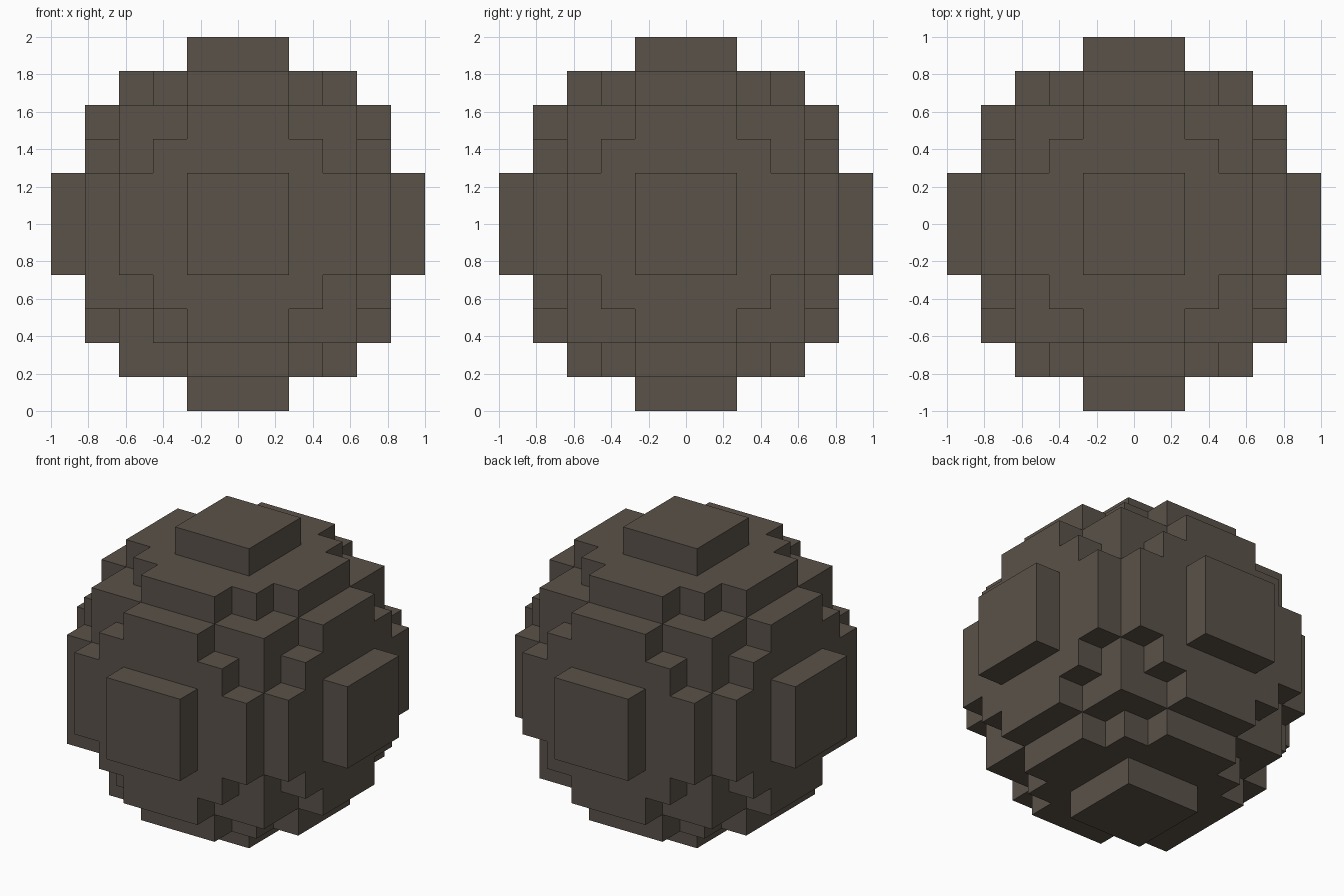
import bpy, bmesh, math
from itertools import product
from mathutils import Vector

if "Cube" in bpy.data.objects:
    bpy.data.objects.remove(bpy.data.objects["Cube"], do_unlink=True)

RADIUS = 5                       # blocks either side of the centre block
SIZE = 2 / (2 * RADIUS + 1)      # edge length of one block

stone = bpy.data.materials.new("dark_brown_stone")
stone.use_nodes = True
colour = (0.103, 0.084, 0.067, 1)
stone.diffuse_color = colour
stone.node_tree.nodes["Principled BSDF"].inputs["Base Color"].default_value = colour

# Blocks whose centres fall inside the ball
span = range(-RADIUS, RADIUS + 1)
blocks = {c for c in product(span, repeat=3) if sum(v * v for v in c) <= 27}

# Irregular lower corner: one block gone, two neighbours added
blocks.discard((-3, -3, -3))
blocks |= {(-4, -3, -2), (-3, -2, -4)}

# Skin: one square for each block side with no neighbour
bm = bmesh.new()
for block in blocks:
    for axis, sign in product(range(3), (-1, 1)):
        normal = Vector((0, 0, 0))
        normal[axis] = sign
        centre = Vector(block)
        if tuple(int(v) for v in centre + normal) in blocks:
            continue
        u = Vector((0, 0, 0))
        u[(axis + 1) % 3] = 0.5
        w = normal.cross(u)
        middle = centre + normal / 2
        corners = (middle - u - w, middle + u - w, middle + u + w, middle - u + w)
        bm.faces.new([bm.verts.new(p * SIZE + Vector((0, 0, 1))) for p in corners])

# Weld the squares and merge flat areas
bmesh.ops.remove_doubles(bm, verts=bm.verts, dist=SIZE / 100)
bmesh.ops.dissolve_limit(bm, angle_limit=math.radians(1), verts=bm.verts, edges=bm.edges)

mesh = bpy.data.meshes.new("block_ball")
bm.to_mesh(mesh)
bm.free()
mesh.materials.append(stone)
ball = bpy.data.objects.new("block_ball", mesh)
bpy.context.collection.objects.link(ball)
